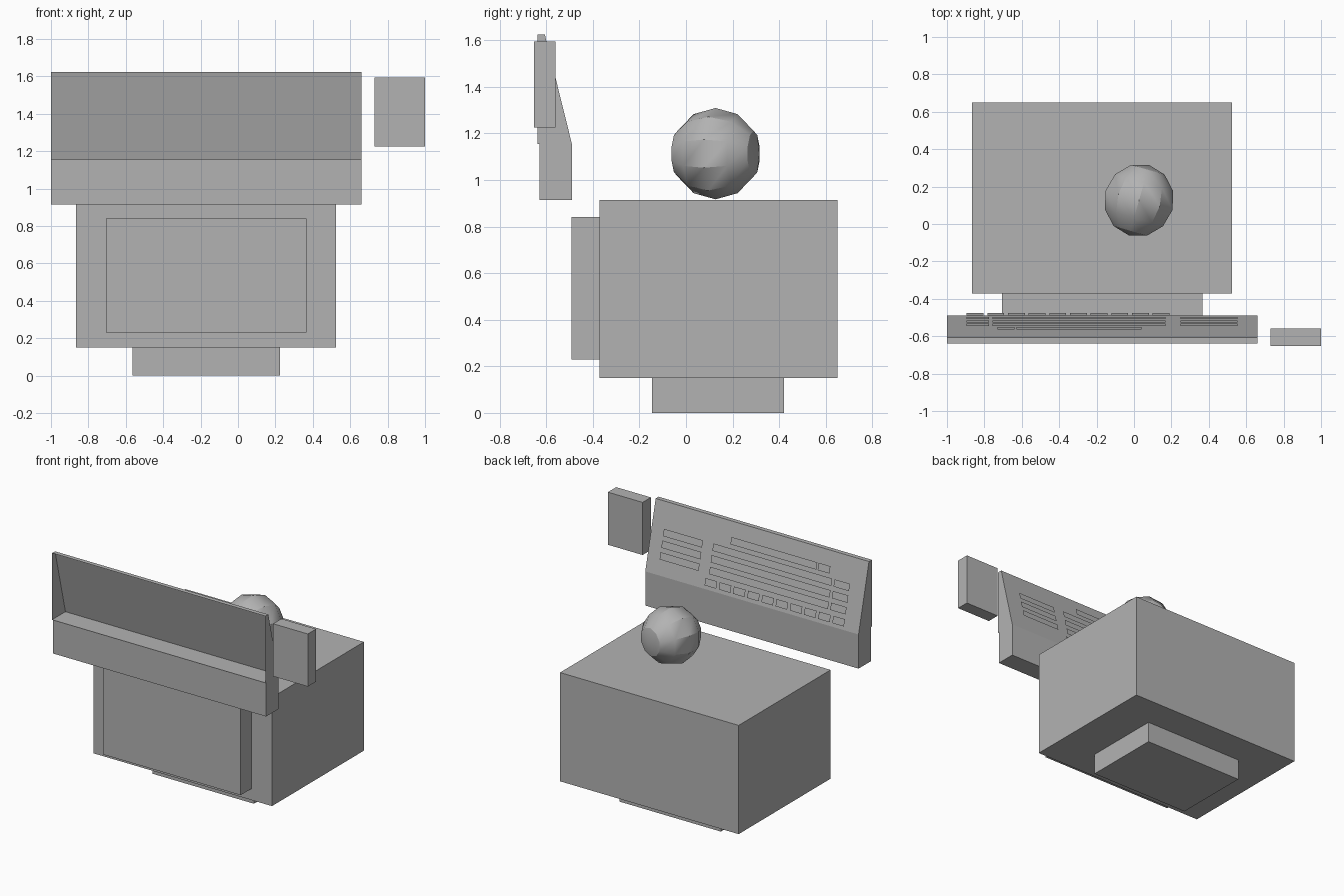
import bpy
import math
from mathutils import Matrix, Vector

cube = bpy.data.objects.get("Cube")
if cube:
    bpy.data.objects.remove(cube, do_unlink=True)

GREY = (0.45, 0.45, 0.45, 1)
grey = bpy.data.materials.new("plain grey")
grey.use_nodes = True
grey.diffuse_color = GREY
grey.node_tree.nodes["Principled BSDF"].inputs["Base Color"].default_value = GREY


def make_mesh(name, verts, faces):
    mesh = bpy.data.meshes.new(name)
    mesh.from_pydata(verts, [], faces)
    mesh.materials.append(grey)
    obj = bpy.data.objects.new(name, mesh)
    bpy.context.collection.objects.link(obj)
    return obj


def box(name, x, y, z):
    """Box from (min, max) pairs on each axis."""
    verts = [(a, b, c) for a in x for b in y for c in z]
    faces = [(0, 1, 3, 2), (4, 6, 7, 5), (0, 4, 5, 1),
             (2, 3, 7, 6), (0, 2, 6, 4), (1, 5, 7, 3)]
    return make_mesh(name, verts, faces)


# Monitor: case, raised screen block and foot
box("monitor_case", (-0.865, 0.525), (-0.372, 0.65), (0.15, 0.915))
box("monitor_screen", (-0.705, 0.365), (-0.492, -0.372), (0.23, 0.84))
box("monitor_foot", (-0.565, 0.225), (-0.145, 0.42), (0, 0.15))
make_mesh("case_label", [(-0.655, 0.27, 0.918), (-0.49, 0.27, 0.918),
                         (-0.49, 0.39, 0.918), (-0.655, 0.39, 0.918)], [(0, 1, 2, 3)])

# Mouse block
box("mouse", (0.73, 1.0), (-0.652, -0.56), (1.225, 1.595))

# Keyboard: solid base and a wedge shell left open at the front
LEFT, RIGHT = 0.66, -1.0
TOP, LOW = Vector((0, -0.606, 1.624)), Vector((0, -0.49, 1.155))
FRONT = -0.638
box("keyboard_base", (RIGHT, LEFT), (-0.63, LOW.y), (0.915, LOW.z))
profile = [(FRONT, LOW.z), (LOW.y, LOW.z), (TOP.y, TOP.z), (FRONT, TOP.z)]
shell = [(x, y, z) for x in (RIGHT, LEFT) for y, z in profile]
make_mesh("keyboard_shell", shell,
          [(3, 2, 1, 0), (4, 5, 6, 7), (0, 1, 5, 4), (1, 2, 6, 5), (2, 3, 7, 6)])


# Keys: thin sheets floating just off the sloped panel
def key(name, x0, x1, row, height=0.1):
    a = TOP.lerp(LOW, row) + Vector((0, 0.02, 0.005))
    b = TOP.lerp(LOW, row + height) + Vector((0, 0.02, 0.005))
    make_mesh(name, [(x0, a.y, a.z), (x1, a.y, a.z), (x1, b.y, b.z), (x0, b.y, b.z)],
              [(0, 1, 2, 3)])


for i in range(10):
    x = -0.895 + 0.1105 * i
    key(f"number_key_{i}", x, x + 0.09, 0.84)
for i in range(3):
    row = 0.355 + 0.16 * i
    key(f"side_key_{i}", -0.895, -0.775, row)
    key(f"letter_row_{i}", -0.757, 0.168, row)
    key(f"keypad_row_{i}", 0.249, 0.553, row)
key("space_bar", -0.628, 0.04, 0.2)
key("small_key", -0.73, -0.639, 0.2)

# Ball: low-poly sphere lying with its poles front to back
bpy.ops.mesh.primitive_uv_sphere_add(segments=10, ring_count=6, radius=0.196)
ball = bpy.context.object
ball.name = "ball"
ball.data.materials.append(grey)
bpy.ops.object.shade_smooth_by_angle(angle=math.radians(30))
ball.data.transform(Matrix.Rotation(math.radians(-16), 4, "Z")
                    @ Matrix.Rotation(math.radians(-90), 4, "X"))
ball.location = (0.027, 0.127, 1.113)
